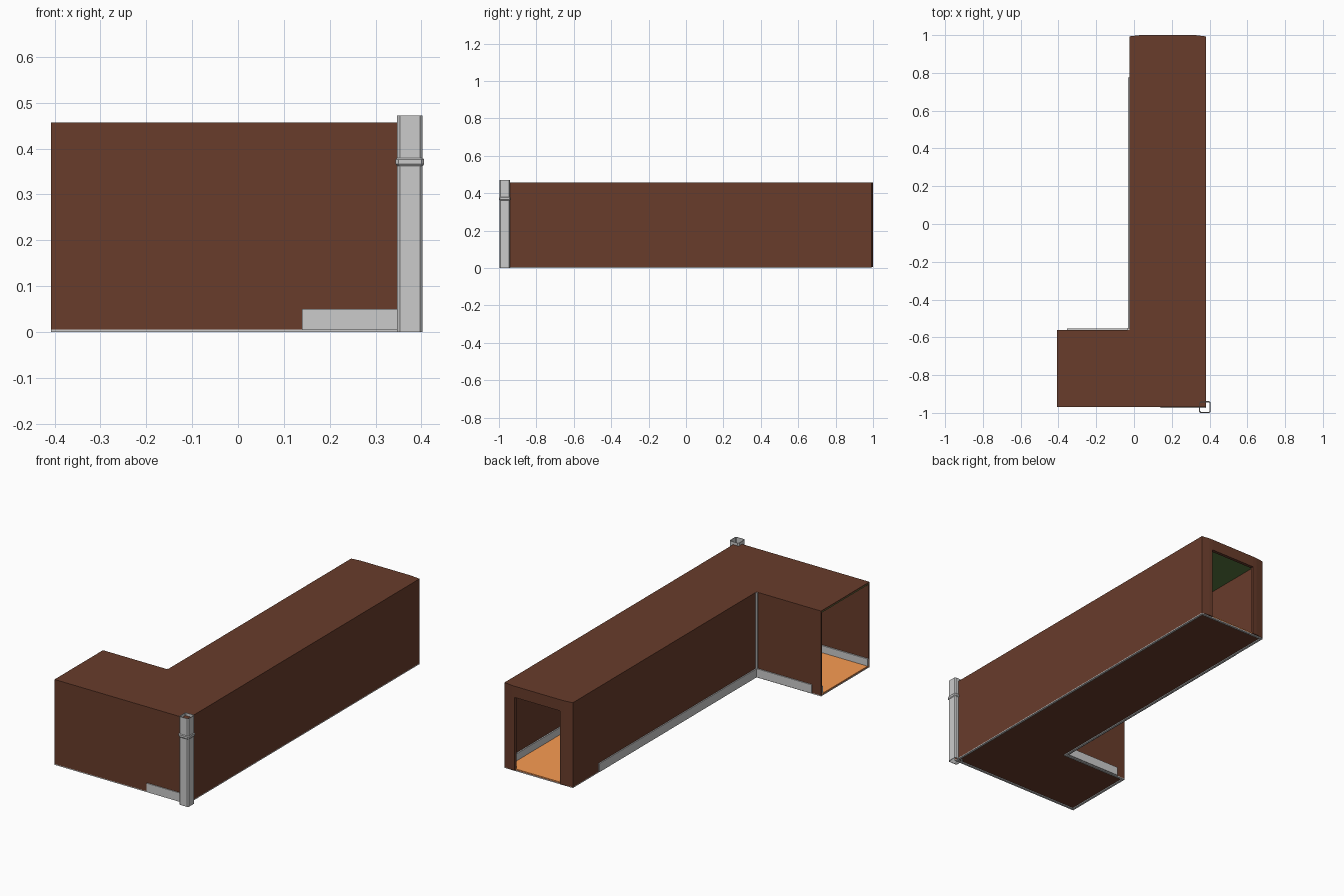
import bpy, bmesh
from mathutils import Vector

if "Cube" in bpy.data.objects:
    bpy.data.objects.remove(bpy.data.objects["Cube"])


def material(name, rgb):
    m = bpy.data.materials.new(name)
    m.diffuse_color = (*rgb, 1)
    m.use_nodes = True
    m.node_tree.nodes["Principled BSDF"].inputs["Base Color"].default_value = m.diffuse_color
    return m


BROWN = material("brown_wall", (0.14, 0.045, 0.024))
ORANGE = material("orange_floor", (0.95, 0.33, 0.085))
GREEN = material("green_ceiling", (0.10, 0.19, 0.05))


def prism(name, pts, z0, z1, mat=None):
    """Extrude a flat outline from z0 to z1."""
    bm = bmesh.new()
    face = bm.faces.new([bm.verts.new((x, y, z0)) for x, y in pts])
    ext = bmesh.ops.extrude_face_region(bm, geom=[face])
    verts = [v for v in ext["geom"] if isinstance(v, bmesh.types.BMVert)]
    bmesh.ops.translate(bm, verts=verts, vec=(0, 0, z1 - z0))
    bmesh.ops.recalc_face_normals(bm, faces=bm.faces)
    me = bpy.data.meshes.new(name)
    bm.to_mesh(me)
    bm.free()
    ob = bpy.data.objects.new(name, me)
    bpy.context.collection.objects.link(ob)
    if mat:
        me.materials.append(mat)
    return ob


def offset(path, d):
    """Shift a right-angled path sideways, positive to its left."""
    p = [Vector(q) for q in path]
    norms = [Vector((-(b - a).y, (b - a).x)).normalized() for a, b in zip(p, p[1:])]
    out = [p[0] + norms[0] * d]
    out += [q + (m + n) * d for q, m, n in zip(p[1:], norms, norms[1:])]
    out.append(p[-1] + norms[-1] * d)
    return [tuple(q) for q in out]


def ribbon(name, path, d0, d1, z0, z1, mat=None):
    """Strip of constant thickness following a path."""
    return prism(name, offset(path, d0) + offset(path, d1)[::-1], z0, z1, mat)


TOP, BASE, T, END = 0.457, 0.005, 0.01, 0.993
outer = [(-0.408, -0.97), (0.38, -0.97), (0.38, END)]
inner = [(-0.408, -0.56), (-0.025, -0.56), (-0.025, END)]
plan = outer + inner[::-1]

# Thin outer shell of the L-shaped corridor
ribbon("outer_wall", outer, 0, T, BASE, TOP, BROWN)
ribbon("inner_wall", inner, 0, -T, BASE, TOP, BROWN)
prism("roof", plan, TOP - 0.006, TOP, BROWN)
prism("underside", plan, BASE, BASE + 0.003, BROWN)

# Floor and ceiling lining
lining = offset(outer, T) + offset(inner, -T)[::-1]
prism("floor", lining, BASE + 0.003, BASE + 0.007, ORANGE)
prism("ceiling", lining, TOP - 0.011, TOP - 0.006, GREEN)

# End wall with doorway, slightly bowed outwards
prism("door_jamb_left", [(-0.025, END - T), (0.045, END - T), (0.045, 1.0),
                         (0.02, 0.999), (-0.025, END)], BASE, TOP, BROWN)
prism("door_jamb_right", [(0.315, END - T), (0.38, END - T), (0.38, END),
                          (0.335, 0.999), (0.315, 1.0)], BASE, TOP, BROWN)
prism("door_lintel", [(0.045, END - T), (0.315, END - T), (0.315, 1.0),
                      (0.045, 1.0)], 0.397, TOP, BROWN)

# Skirting boards inside
ribbon("inside_skirting_outer", outer, T, T + 0.007, BASE + 0.007, 0.05)
ribbon("inside_skirting_inner", inner, -T, -T - 0.007, BASE + 0.007, 0.05)

# Short skirting boards outside and the corner strip
ribbon("front_skirting", [(0.14, -0.97), (0.38, -0.97)], 0, -0.005, 0.004, 0.05)
ribbon("courtyard_skirting", [(-0.355, -0.56), (-0.025, -0.56), (-0.025, 0.775)],
       0, 0.006, 0.004, 0.05)
prism("corner_strip", [(-0.034, -0.56), (-0.025, -0.56), (-0.025, -0.551),
                       (-0.034, -0.551)], BASE, TOP - 0.002)

# Grey edging under the floor
ribbon("outer_base_trim", outer, 0, 0.012, 0, BASE)
ribbon("inner_base_trim", inner, 0, -0.012, 0, BASE)
ribbon("left_base_trim", [(-0.408, -0.958), (-0.408, -0.572)], 0, -0.012, 0, BASE)
ribbon("end_base_trim", [(-0.013, END), (0.368, END)], 0, -0.012, 0, BASE)


def tube(name, cx, cy, levels, wall, ch):
    """Open hollow square tube with chamfered corners; levels are (half width, z)."""
    bm = bmesh.new()

    def ring(h, z, c):
        k = h - c
        return [bm.verts.new((cx + x, cy + y, z)) for x, y in
                ((k, -h), (h, -k), (h, k), (k, h), (-k, h), (-h, k), (-h, -k), (-k, -h))]

    rings = [ring(h, z, ch) for h, z in levels]
    low = levels[0][0] - wall
    rings += [ring(low, levels[-1][1], ch * 0.7), ring(low, levels[0][1], ch * 0.7)]
    for a, b in zip(rings, rings[1:] + rings[:1]):
        for i in range(8):
            j = (i + 1) % 8
            bm.faces.new((a[i], a[j], b[j], b[i]))
    bmesh.ops.recalc_face_normals(bm, faces=bm.faces)
    me = bpy.data.meshes.new(name)
    bm.to_mesh(me)
    bm.free()
    bpy.context.collection.objects.link(bpy.data.objects.new(name, me))


# Corner drainpipe with a collar
tube("drainpipe", 0.375, -0.969, [(0.028, 0), (0.028, 0.362), (0.031, 0.366), (0.031, 0.376),
                                  (0.028, 0.38), (0.028, 0.472)], 0.003, 0.006)
